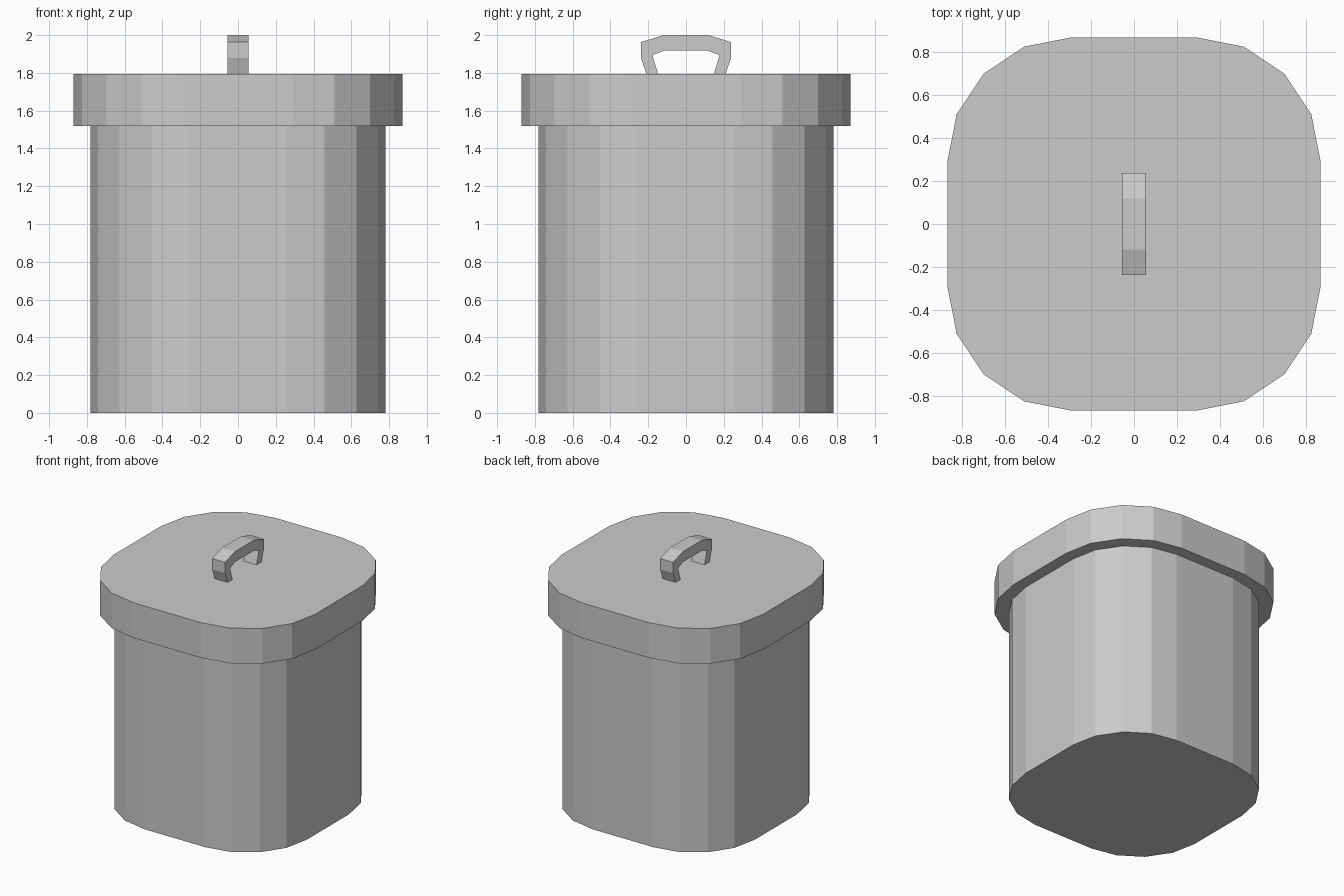
import bpy, bmesh
from math import sin, cos, radians
from mathutils import Vector

if "Cube" in bpy.data.objects:
    bpy.data.objects.remove(bpy.data.objects["Cube"])


def extrude_profile(name, points, offset):
    """Make a closed prism from a planar outline and an extrusion vector."""
    bm = bmesh.new()
    face = bm.faces.new([bm.verts.new(p) for p in points])
    result = bmesh.ops.extrude_face_region(bm, geom=[face], use_keep_orig=True)
    moved = [v for v in result["geom"] if isinstance(v, bmesh.types.BMVert)]
    bmesh.ops.translate(bm, verts=moved, vec=Vector(offset))
    bmesh.ops.recalc_face_normals(bm, faces=bm.faces)
    mesh = bpy.data.meshes.new(name)
    bm.to_mesh(mesh)
    bm.free()
    obj = bpy.data.objects.new(name, mesh)
    bpy.context.collection.objects.link(obj)
    return obj


def rounded_square(half, radius, z, segments=4):
    """Square outline with faceted round corners."""
    c = half - radius
    points = []
    for i, (sx, sy) in enumerate([(1, 1), (-1, 1), (-1, -1), (1, -1)]):
        for k in range(segments + 1):
            a = radians(90 * i + 90 * k / segments)
            points.append((sx * c + radius * cos(a), sy * c + radius * sin(a), z))
    return points


# Bin body and overhanging lid
extrude_profile("bin_body", rounded_square(0.78, 0.52, 0), (0, 0, 1.52))
extrude_profile("lid", rounded_square(0.87, 0.58, 1.52), (0, 0, 0.275))

# Arched lid handle: half of the side profile, mirrored across y
outer = [(0.21, 1.795), (0.238, 1.878), (0.238, 1.963), (0.118, 2.0)]
inner = [(0.115, 1.918), (0.178, 1.894), (0.148, 1.795)]
mirrored = lambda pts: [(-y, z) for y, z in reversed(pts)]
profile = outer + mirrored(outer) + mirrored(inner) + inner
extrude_profile("lid_handle", [(-0.056, y, z) for y, z in profile], (0.112, 0, 0))
